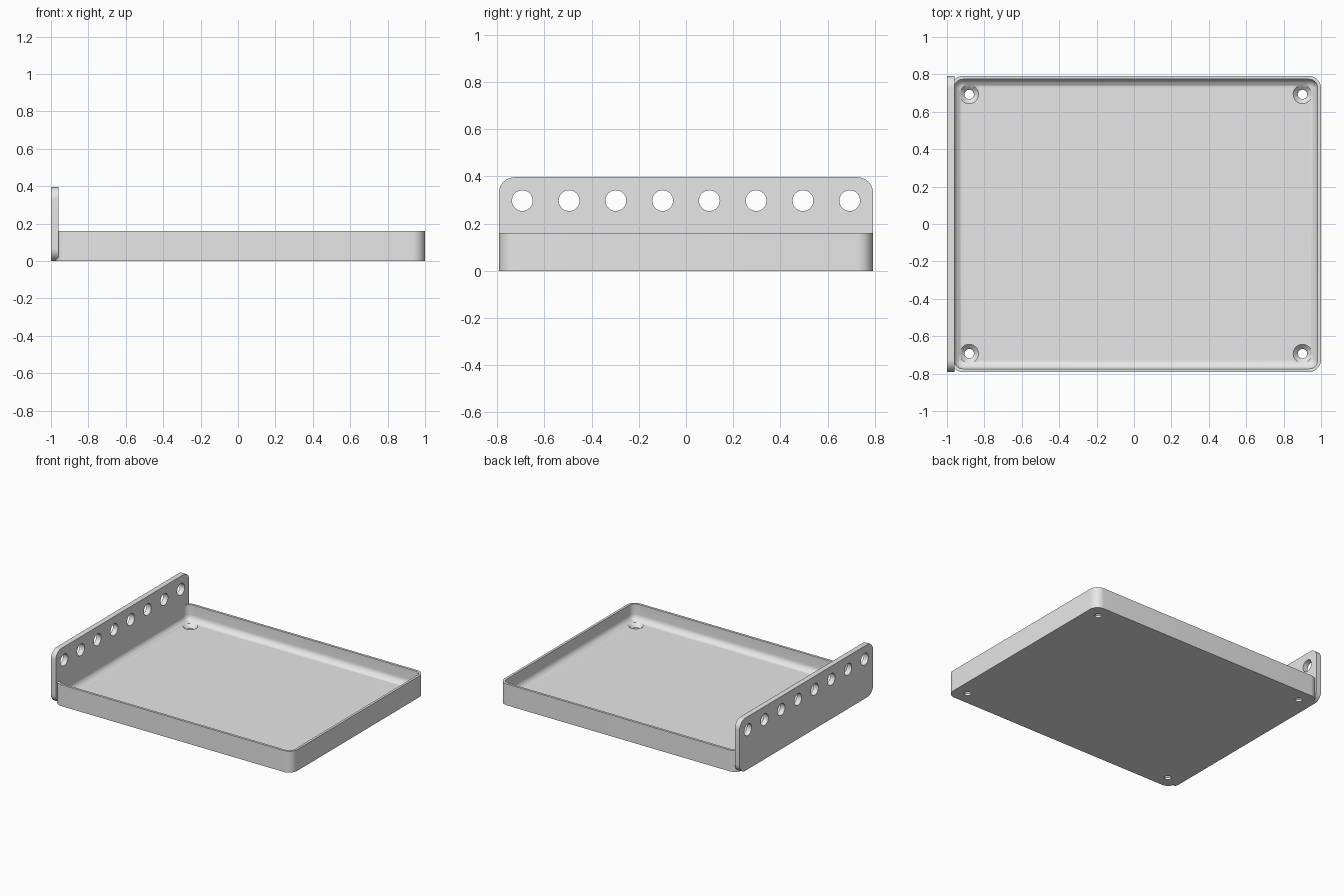
import bpy, bmesh
from math import sin, cos, pi, radians
from mathutils import Matrix, Vector

cube = bpy.data.objects.get("Cube")
if cube:
    bpy.data.objects.remove(cube, do_unlink=True)

PITCH = 0.198                      # spacing of all the holes
WIDTH, DEPTH, HEIGHT = 10 * PITCH, 8 * PITCH, 0.16
CENTRE_X = 0.01
WALL, FLOOR, FILLET, CORNER = 0.018, 0.04, 0.045, 0.066

grey = bpy.data.materials.new("plain grey")
grey.use_nodes = True
grey.diffuse_color = (0.8, 0.8, 0.8, 1)
grey.node_tree.nodes["Principled BSDF"].inputs["Base Color"].default_value = grey.diffuse_color


def rounded_rect(w, h, r, steps=10):
    """Outline of a rounded rectangle, counter-clockwise."""
    pts = []
    for q, (sx, sy) in enumerate([(1, 1), (-1, 1), (-1, -1), (1, -1)]):
        for i in range(steps + 1):
            a = pi / 2 * (q + i / steps)
            pts.append((sx * (w / 2 - r) + r * cos(a), sy * (h / 2 - r) + r * sin(a)))
    return pts


def loft(name, rings):
    """Skin a list of equal rings and cap both ends."""
    bm = bmesh.new()
    loops = [[bm.verts.new(p) for p in ring] for ring in rings]
    for a, b in zip(loops, loops[1:]):
        for i in range(len(a)):
            j = (i + 1) % len(a)
            bm.faces.new((a[i], a[j], b[j], b[i]))
    bm.faces.new(loops[0][::-1])
    bm.faces.new(loops[-1])
    bmesh.ops.recalc_face_normals(bm, faces=bm.faces)
    return finish(name, bm)


def finish(name, bm):
    mesh = bpy.data.meshes.new(name)
    bm.to_mesh(mesh)
    bm.free()
    mesh.materials.append(grey)
    obj = bpy.data.objects.new(name, mesh)
    bpy.context.collection.objects.link(obj)
    return obj


def drill(obj, cones):
    """Cut each (matrix, bottom radius, top radius, length) cone, then smooth."""
    for matrix, r1, r2, length in cones:
        bm = bmesh.new()
        bmesh.ops.create_cone(bm, cap_ends=True, segments=32, radius1=r1,
                              radius2=r2, depth=length, matrix=matrix)
        cutter = finish("hole_cutter", bm)
        cutter.hide_render = True
        mod = obj.modifiers.new("hole", "BOOLEAN")
        mod.operation, mod.solver, mod.object = "DIFFERENCE", "EXACT", cutter
        bpy.ops.object.select_all(action="DESELECT")
        obj.select_set(True)
        bpy.context.view_layer.objects.active = obj
        bpy.ops.object.modifier_apply(modifier=mod.name)
        bpy.data.objects.remove(cutter, do_unlink=True)
    bpy.ops.object.shade_smooth_by_angle(angle=radians(30))


# Tray: outer wall, rim, inner wall and a fillet down to the floor
def tray_ring(inset, z):
    outline = rounded_rect(WIDTH - 2 * inset, DEPTH - 2 * inset, CORNER - inset)
    return [(x + CENTRE_X, y, z) for x, y in outline]


rings = [tray_ring(0, 0), tray_ring(0, HEIGHT), tray_ring(WALL, HEIGHT)]
for i in range(9):
    a = pi / 2 * i / 8
    rings.append(tray_ring(WALL + FILLET * (1 - cos(a)), FLOOR + FILLET * (1 - sin(a))))
tray = loft("tray", rings)

# Countersunk mounting holes in the tray corners
cones = []
for sx in (-1, 1):
    for sy in (-1, 1):
        x, y = CENTRE_X + sx * 4.5 * PITCH, sy * 3.5 * PITCH
        cones.append((Matrix.Translation((x, y, 0)), 0.025, 0.025, 0.2))
        cones.append((Matrix.Translation((x, y, FLOOR)), 0.025, 0.075, 0.05))
drill(tray, cones)

# Upright end plate with rounded corners and a row of round holes
PLATE_HEIGHT = 2 * PITCH
outline = rounded_rect(DEPTH, PLATE_HEIGHT, CORNER)
plate = loft("end_plate", [[(x, y, z + PLATE_HEIGHT / 2) for y, z in outline]
                           for x in (-1.0, -0.96)])
sideways = Matrix.Rotation(pi / 2, 4, "Y")
drill(plate, [(Matrix.Translation(Vector((-0.98, (i - 3.5) * PITCH, 1.5 * PITCH))) @ sideways,
               0.044, 0.044, 0.2) for i in range(8)])
